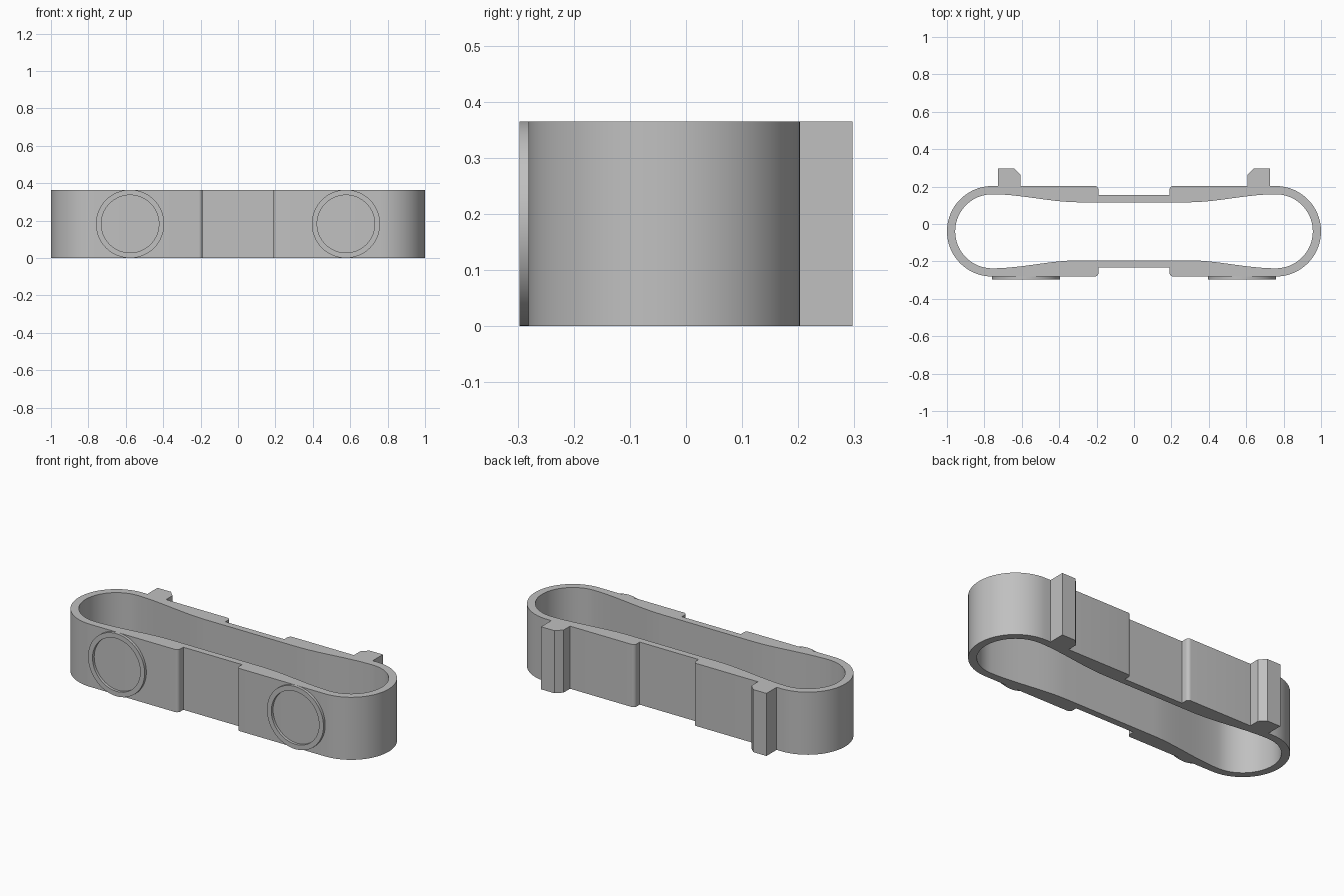
import bpy, bmesh, math
from mathutils import Matrix

cube = bpy.data.objects.get("Cube")
if cube:
    bpy.data.objects.remove(cube, do_unlink=True)

HEIGHT = 0.365
MID_Y = -0.039       # centre line of the band
OUTER = 0.242        # half depth outside
RECESS = 0.194       # half depth at the central recess
INNER_END = 0.198    # half depth of the opening near the ends
INNER_MID = 0.155    # half depth of the opening in the middle
CAP_X = 0.758        # centre of the round ends

grey = bpy.data.materials.new("plain grey")
grey.use_nodes = True
grey.diffuse_color = (0.53, 0.53, 0.53, 1)
grey.node_tree.nodes["Principled BSDF"].inputs["Base Color"].default_value = grey.diffuse_color


def arc(cx, cy, r, start, end, steps):
    angles = [math.radians(start + (end - start) * i / steps) for i in range(steps + 1)]
    return [(cx + r * math.cos(a), cy + r * math.sin(a)) for a in angles]


def extruded_frame(name, outline, hole, depth, matrix):
    """Fill between an outline and its hole, then extrude along local z."""
    bm = bmesh.new()
    edges = []
    for loop in (outline, hole):
        verts = [bm.verts.new((x, y, 0)) for x, y in loop]
        edges += [bm.edges.new((v, verts[i - 1])) for i, v in enumerate(verts)]
    bmesh.ops.triangle_fill(bm, edges=edges, use_beauty=True)
    extruded = bmesh.ops.extrude_face_region(bm, geom=bm.faces[:], use_keep_orig=True)
    top = [g for g in extruded["geom"] if isinstance(g, bmesh.types.BMVert)]
    bmesh.ops.translate(bm, verts=top, vec=(0, 0, depth))
    bmesh.ops.recalc_face_normals(bm, faces=bm.faces[:])
    bmesh.ops.dissolve_limit(bm, angle_limit=0.001, verts=bm.verts[:], edges=bm.edges[:])
    bm.transform(matrix)
    mesh = bpy.data.meshes.new(name)
    bm.to_mesh(mesh)
    bm.free()
    mesh.materials.append(grey)
    obj = bpy.data.objects.new(name, mesh)
    bpy.context.collection.objects.link(obj)
    bpy.ops.object.select_all(action="DESELECT")
    obj.select_set(True)
    bpy.context.view_layer.objects.active = obj
    bpy.ops.object.shade_smooth_by_angle(angle=math.radians(30))
    return obj


def mirrored(half):
    """Close a right-hand half outline, ordered front to back."""
    return half + [(-x, y) for x, y in reversed(half)]


# Outer outline: recess steps, round ends and rear hooks
front, back = MID_Y - OUTER, MID_Y + OUTER
step_x, fillet = 0.19, 0.02
half_outer = [(step_x, MID_Y - RECESS)]
half_outer += arc(step_x + fillet, front + fillet, fillet, 180, 270, 6)
half_outer += arc(CAP_X, MID_Y, OUTER, -90, 90, 40)
half_outer += [(0.727, back), (0.727, 0.297), (0.641, 0.297), (0.606, 0.262), (0.606, back)]
half_outer += arc(step_x + fillet, back - fillet, fillet, 90, 180, 6)
half_outer += [(step_x, MID_Y + RECESS)]

# Opening: waisted in the middle with smooth transitions to the ends
waist = []
for i in range(16):
    t = i / 16
    ease = t * t * (3 - 2 * t)
    waist.append((0.29 + (CAP_X - 0.29) * t, INNER_MID + (INNER_END - INNER_MID) * ease))
half_inner = [(x, MID_Y - d) for x, d in waist]
half_inner += arc(CAP_X, MID_Y, INNER_END, -90, 90, 40)
half_inner += [(x, MID_Y + d) for x, d in reversed(waist)]

extruded_frame("band", mirrored(half_outer), mirrored(half_inner), HEIGHT, Matrix())

# Raised rings on the front
for side, x in (("left", 0.577), ("right", -0.577)):
    place = Matrix.Translation((x, front + 0.002, HEIGHT / 2)) @ Matrix.Rotation(math.pi / 2, 4, "X")
    extruded_frame(side + "_front_ring", arc(0, 0, HEIGHT / 2, 0, 360, 64)[:-1],
                   arc(0, 0, 0.154, 0, 360, 64)[:-1], 0.018, place)
